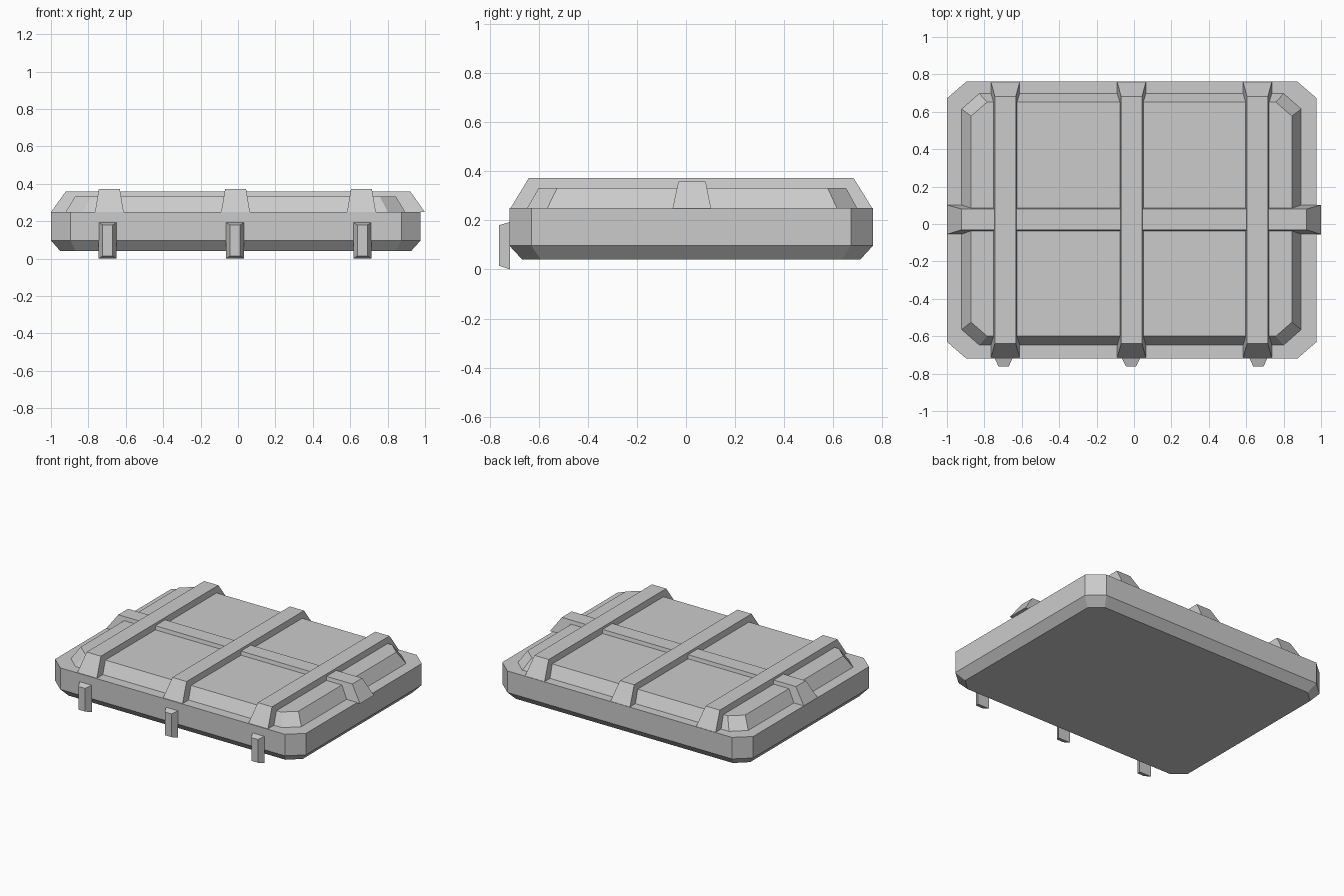
import bpy, bmesh

if "Cube" in bpy.data.objects:
    bpy.data.objects.remove(bpy.data.objects["Cube"])


def loft(name, rings):
    """Closed solid skinned through rings of equal point count."""
    bm = bmesh.new()
    loops = [[bm.verts.new(p) for p in ring] for ring in rings]
    n = len(loops[0])
    bm.faces.new(loops[0])
    bm.faces.new(loops[-1])
    for a, b in zip(loops, loops[1:]):
        for i in range(n):
            j = (i + 1) % n
            bm.faces.new((a[i], a[j], b[j], b[i]))
    bmesh.ops.recalc_face_normals(bm, faces=bm.faces)
    mesh = bpy.data.meshes.new(name)
    bm.to_mesh(mesh)
    bm.free()
    obj = bpy.data.objects.new(name, mesh)
    bpy.context.collection.objects.link(obj)
    return obj


def rect(x0, x1, y0, y1, z):
    return [(x0, y0, z), (x1, y0, z), (x1, y1, z), (x0, y1, z)]


def octagon(x0, x1, y0, y1, cx, cy, z):
    """Rectangle with its corners cut by cx, cy."""
    return [(x0 + cx, y0, z), (x1 - cx, y0, z), (x1, y0 + cy, z), (x1, y1 - cy, z),
            (x1 - cx, y1, z), (x0 + cx, y1, z), (x0, y1 - cy, z), (x0, y0 + cy, z)]


# lid body with chamfered underside
loft("lid_body", [
    octagon(-0.95, 0.925, -0.667, 0.71, 0.083, 0.075, 0.04),
    octagon(-1.0, 0.977, -0.72, 0.762, 0.104, 0.09, 0.097),
    octagon(-1.0, 0.977, -0.72, 0.762, 0.104, 0.09, 0.25),
])

# raised top panel
loft("raised_panel", [
    octagon(-0.924, 0.897, -0.65, 0.70, 0.094, 0.083, 0.245),
    octagon(-0.871, 0.844, -0.60, 0.652, 0.086, 0.075, 0.332),
])

# three cross ribs and the front latches below them
for i, (x, lx) in enumerate([(-0.688, -0.697), (-0.013, -0.016), (0.66, 0.665)]):
    loft(f"cross_rib_{i + 1}", [
        rect(x - 0.077, x + 0.077, -0.716, 0.76, 0.248),
        rect(x - 0.056, x + 0.056, -0.64, 0.682, 0.373),
    ])

    def latch_ring(half, z0, z1, y):
        return [(lx - half, y, z0), (lx + half, y, z0),
                (lx + half, y, z1), (lx - half, y, z1)]
    loft(f"latch_{i + 1}", [
        latch_ring(0.048, 0.0, 0.193, -0.718),
        latch_ring(0.027, 0.015, 0.18, -0.762),
    ])

# long rib running side to side
loft("long_rib", [
    rect(-1.0, 1.0, -0.055, 0.102, 0.248),
    rect(-0.922, 0.922, -0.031, 0.08, 0.358),
])
